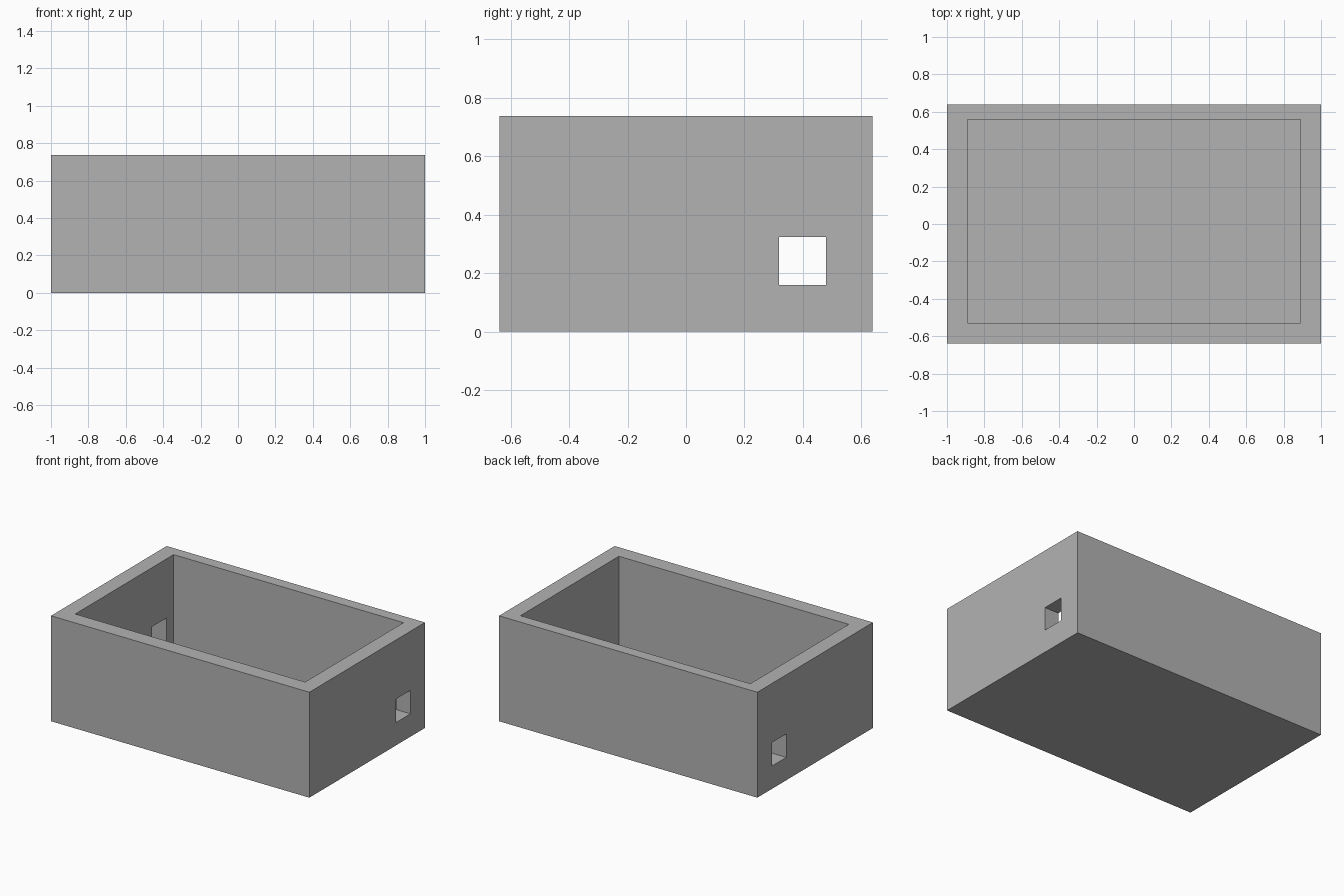
import bpy
from mathutils import Vector

default_cube = bpy.data.objects.get("Cube")
if default_cube:
    bpy.data.objects.remove(default_cube, do_unlink=True)

grey = bpy.data.materials.new("light grey")
grey.use_nodes = True
colour = (0.45, 0.45, 0.45, 1)
grey.diffuse_color = colour
grey.node_tree.nodes["Principled BSDF"].inputs["Base Color"].default_value = colour


def block(name, low, high):
    """Box spanning two opposite corners."""
    low, high = Vector(low), Vector(high)
    bpy.ops.mesh.primitive_cube_add(size=1, location=(low + high) / 2)
    obj = bpy.context.object
    obj.name = name
    obj.scale = high - low
    bpy.ops.object.transform_apply(location=True, rotation=False, scale=True)
    obj.data.materials.append(grey)
    return obj


def cut(target, cutter):
    """Subtract the cutter from the target and discard it."""
    cutter.hide_render = True
    mod = target.modifiers.new("cut", "BOOLEAN")
    mod.operation = "DIFFERENCE"
    mod.solver = "EXACT"
    mod.object = cutter
    bpy.context.view_layer.objects.active = target
    bpy.ops.object.modifier_apply(modifier=mod.name)
    bpy.data.objects.remove(cutter, do_unlink=True)


# Outer shell
box = block("open_box", (-1, -0.639, 0), (1, 0.639, 0.738))

# Open cavity, with a thinner back wall and floor
cut(box, block("cavity_cutter", (-0.89, -0.529, 0.08), (0.89, 0.559, 1)))

# Square opening through both end walls
cut(box, block("opening_cutter", (-1.2, 0.319, 0.16), (1.2, 0.479, 0.324)))
